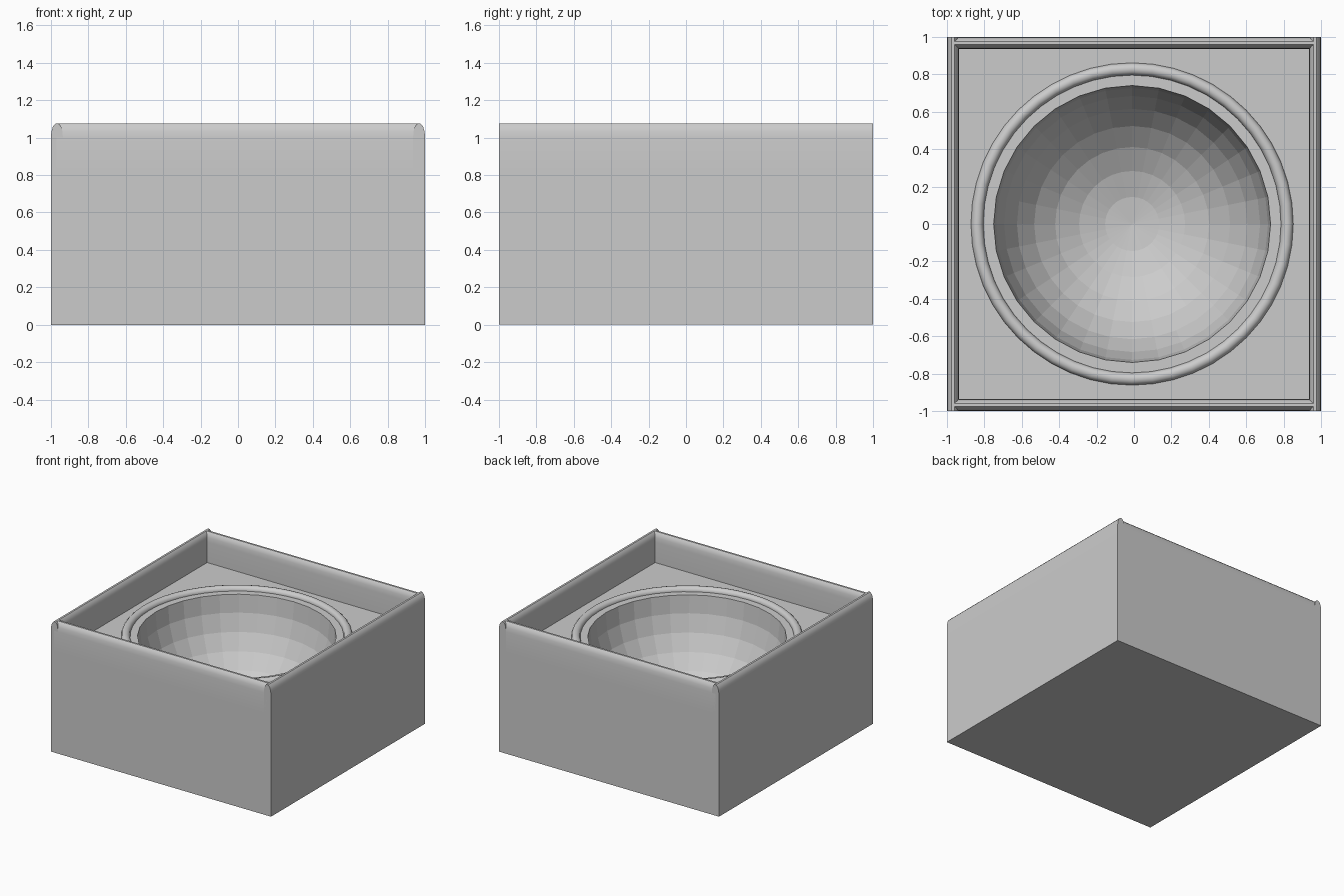
import bpy, bmesh, math
from mathutils import Matrix, Vector

if "Cube" in bpy.data.objects:
    bpy.data.objects.remove(bpy.data.objects["Cube"])

FLOOR = 0.83      # height of the sunken top surface
CX = -0.01        # bowl centre in x

# Solid base block
bpy.ops.mesh.primitive_cube_add(size=2, location=(0, 0, FLOOR / 2))
base = bpy.context.object
base.name = "base_block"
base.scale = (1, 1, FLOOR / 2)
bpy.ops.object.transform_apply(location=True, rotation=False, scale=True)

# Faceted hemispherical bowl carved into the block
bpy.ops.mesh.primitive_uv_sphere_add(segments=32, ring_count=16, radius=0.74)
cutter = bpy.context.object
cutter.name = "bowl_cutter"
cutter.hide_render = True
# stretch the upper half so the cut passes cleanly through the floor
for v in cutter.data.vertices:
    if v.co.z > 0.001:
        v.co.z += 0.3
    elif v.co.z > -0.001:
        v.co.z = 0.004
cutter.location = (CX, 0, FLOOR)
# straight collar just above the equator
bm = bmesh.new()
bm.from_mesh(cutter.data)
bmesh.ops.delete(bm, geom=[v for v in bm.verts if v.co.z > 0.1], context='VERTS')
rim = [e for e in bm.edges if e.is_boundary]
top = bmesh.ops.extrude_edge_only(bm, edges=rim)["geom"]
bmesh.ops.translate(bm, vec=(0, 0, 0.2), verts=[g for g in top if isinstance(g, bmesh.types.BMVert)])
bmesh.ops.holes_fill(bm, edges=[e for e in bm.edges if e.is_boundary], sides=0)
bmesh.ops.recalc_face_normals(bm, faces=bm.faces)
bm.to_mesh(cutter.data)
bm.free()

cut = base.modifiers.new("bowl", 'BOOLEAN')
cut.operation = 'DIFFERENCE'
cut.solver = 'EXACT'
cut.object = cutter
bpy.context.view_layer.objects.active = base
bpy.ops.object.modifier_apply(modifier=cut.name)
bpy.data.objects.remove(cutter)

# Rounded ring around the bowl
bpy.ops.mesh.primitive_torus_add(major_segments=48, minor_segments=12, major_radius=0.828,
                                 minor_radius=0.033, location=(CX, 0, FLOOR))
bpy.context.object.name = "bowl_ring"
bpy.ops.object.shade_smooth_by_angle(angle=math.radians(35))

# Raised walls: rounded profile (inset from outer face, height) swept along each side
PROFILE = [(0, FLOOR), (0, 1.0), (0.004, 1.035), (0.012, 1.06), (0.026, 1.075),
           (0.042, 1.075), (0.055, 1.06), (0.062, 1.035), (0.065, 1.0), (0.065, FLOOR)]


def wall(name, half_length, angle):
    bm = bmesh.new()
    face = bm.faces.new([bm.verts.new((1 - d, -half_length, z)) for d, z in PROFILE])
    ext = bmesh.ops.extrude_face_region(bm, geom=[face])["geom"]
    bmesh.ops.translate(bm, vec=(0, 2 * half_length, 0),
                        verts=[g for g in ext if isinstance(g, bmesh.types.BMVert)])
    bmesh.ops.rotate(bm, verts=bm.verts, cent=Vector(), matrix=Matrix.Rotation(angle, 3, 'Z'))
    bmesh.ops.recalc_face_normals(bm, faces=bm.faces)
    mesh = bpy.data.meshes.new(name)
    bm.to_mesh(mesh)
    bm.free()
    obj = bpy.data.objects.new(name, mesh)
    bpy.context.collection.objects.link(obj)
    bpy.ops.object.select_all(action='DESELECT')
    obj.select_set(True)
    bpy.context.view_layer.objects.active = obj
    bpy.ops.object.shade_smooth_by_angle(angle=math.radians(35))


for i, (name, half) in enumerate([("right_wall", 1), ("back_wall", 0.97),
                                  ("left_wall", 1), ("front_wall", 0.97)]):
    wall(name, half, i * math.pi / 2)
